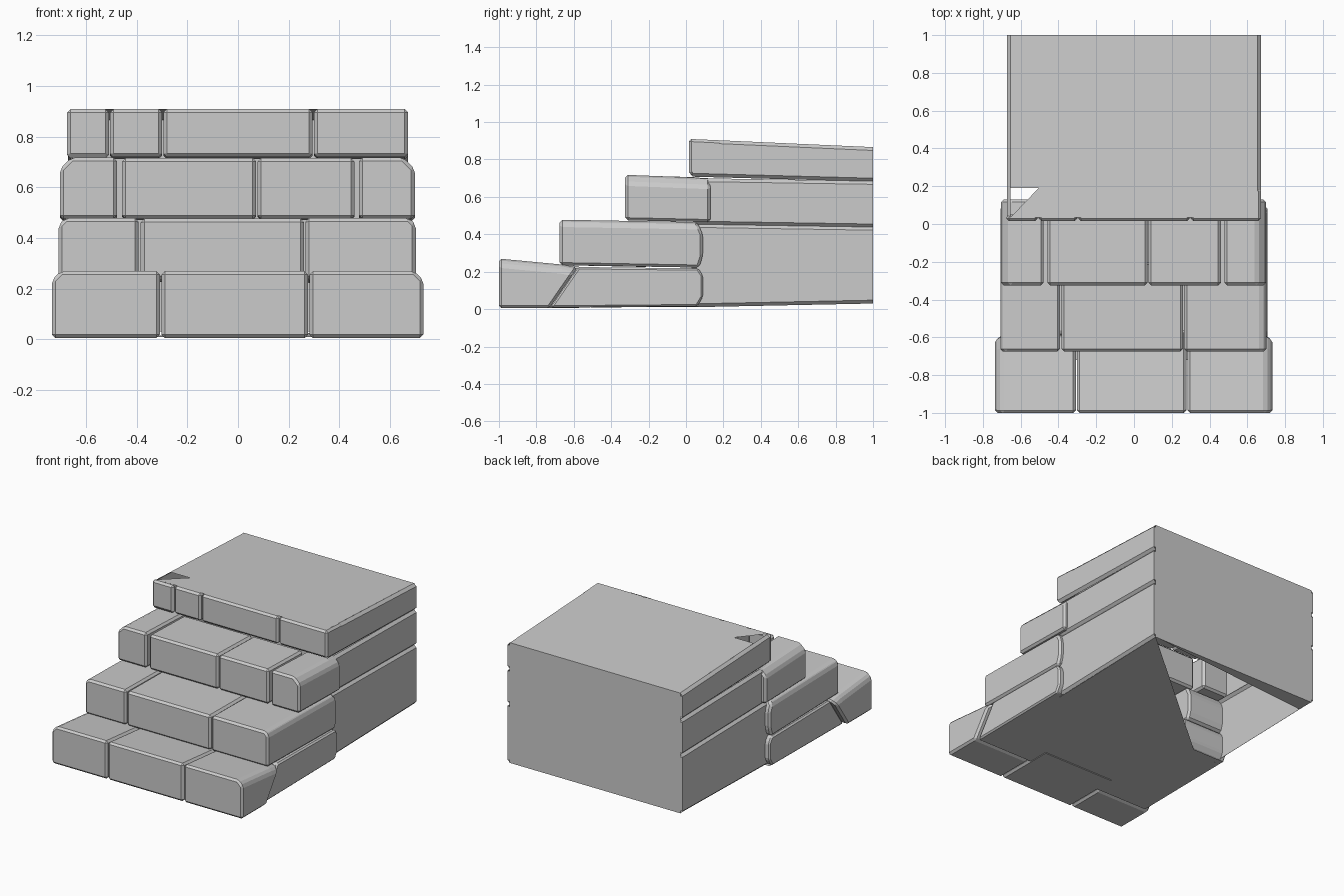
import bpy, bmesh

if "Cube" in bpy.data.objects:
    bpy.data.objects.remove(bpy.data.objects["Cube"])


def to_object(name, bm):
    bmesh.ops.recalc_face_normals(bm, faces=bm.faces)
    me = bpy.data.meshes.new(name)
    bm.to_mesh(me)
    bm.free()
    ob = bpy.data.objects.new(name, me)
    bpy.context.collection.objects.link(ob)
    return ob


def prism(x0, x1, profile):
    """Side profile of (y, z) points extruded from x0 to x1."""
    bm = bmesh.new()
    a = [bm.verts.new((x0, y, z)) for y, z in profile]
    b = [bm.verts.new((x1, y, z)) for y, z in profile]
    bm.faces.new(a)
    bm.faces.new(b[::-1])
    n = len(profile)
    for i in range(n):
        j = (i + 1) % n
        bm.faces.new((a[i], a[j], b[j], b[i]))
    bmesh.ops.recalc_face_normals(bm, faces=bm.faces)
    return bm


def chamfer(bm, edges, width):
    bmesh.ops.bevel(bm, geom=edges, offset=width, offset_type='OFFSET',
                    segments=1, profile=0.5, affect='EDGES', clamp_overlap=True)


def stone(name, x0, x1, profile, width=0.014, outer=0, worn=0.035):
    """Chamfered stone; outer = -1 or 1 wears down its exposed upper side edge."""
    bm = prism(x0, x1, profile)
    if outer:
        xs = x1 if outer > 0 else x0
        top = max(z for y, z in profile) - 0.07
        chamfer(bm, [e for e in bm.edges
                     if all(abs(v.co.x - xs) < 1e-4 and v.co.z > top for v in e.verts)], worn)
    sharp = [e for e in bm.edges if e.calc_face_angle(0) > 0.3]
    chamfer(bm, sharp, width)
    return to_object(name, bm)


def sheet(name, *polygons):
    bm = bmesh.new()
    for p in polygons:
        bm.faces.new([bm.verts.new(c) for c in p])
    me = to_object(name, bm)
    return me


def course(name, splits, profiles, **kw):
    """Row of stones; profiles = (end stones, middle stones)."""
    last = len(splits) - 1
    for i, (x0, x1) in enumerate(splits):
        side = -1 if i == 0 else 1 if i == last else 0
        stone(f"{name}_{i + 1}", x0, x1, profiles[0 if side else 1], outer=side, **kw)


# bottom step: end stones cut diagonally at the rear
course("bottom_step", [(-.735, -.308), (-.303, .277), (.282, .732)],
       ([(-1, .005), (-1, .27), (-.66, .238), (-.58, .222), (-.73, .005)],
        [(-1, .005), (-1, .27), (-.56, .228), (-.56, .005)]))

# long side stones behind the bottom step
for side, label in ((-1, "left"), (1, "right")):
    xs = sorted((side * .35, side * .707))
    stone(f"base_side_{label}", *xs,
          [(-.725, .008), (-.575, .225), (.065, .218), (.09, .18), (.09, .065), (.06, .015)],
          width=.01)

# second step
course("second_step", [(-.708, -.392), (-.384, .26), (.266, .702)],
       ([(-.675, .235), (-.675, .478), (.06, .465), (.09, .40), (.09, .285), (.07, .222)],
        [(-.675, .235), (-.675, .476), (-.2, .47), (-.2, .225)]), worn=.025)

# third step
course("third_step", [(-.703, -.478), (-.458, .072), (.077, .46), (.478, .698)],
       ([(-.325, .475), (-.325, .718), (.13, .70), (.13, .465)],
        [(-.325, .475), (-.325, .716), (.06, .705), (.06, .47)]), worn=.045)

# top step facing stones
for i, (x0, x1, d) in enumerate([(-.675, -.51, .05), (-.505, -.30, .19),
                                 (-.295, .295, .19), (.30, .672, .19)]):
    stone(f"top_step_{i + 1}", x0, x1,
          [(.015, .72), (.015, .91), (d, .91 - .045 * d), (d, .71)])


# hollow rear courses: side strips with chamfered seams, open inside
def side_walls(name, y0, y1, front_z, back_z, x=.672, c=.018):
    polys = []
    for s in (-1, 1):
        xo, xi = s * x, s * (x - c)
        rows = [(xi, 0, 0), (xo, 0, c), (xo, 1, -c), (xi, 1, 0)]
        for (xa, ia, da), (xb, ib, db) in zip(rows, rows[1:]):
            polys.append([(xa, y0, front_z[ia] + da), (xa, y1, back_z[ia] + da),
                          (xb, y1, back_z[ib] + db), (xb, y0, front_z[ib] + db)])
    return sheet(name, *polys)


side_walls("rear_lower_walls", .03, 1, (.01, .455), (.03, .44))
side_walls("rear_middle_walls", .05, 1, (.452, .70), (.437, .685))
side_walls("rear_upper_walls", .035, 1, (.708, .909), (.682, .866))

# flat rear wall
sheet("rear_wall", [(-.656, 1, .03), (.656, 1, .03), (.656, 1, .866), (-.656, 1, .866)],
      *[[(s * .65, 1, a + .018), (s * .672, 1, a + .018),
         (s * .672, 1, b - .018), (s * .65, 1, b - .018)]
        for s in (-1, 1) for a, b in ((.03, .44), (.437, .685), (.682, .866))])


# top slab with a triangular break near the front left corner
def on_top(pts):
    return [(x, y, .911 - .045 * y) for x, y in pts]


sheet("top_slab", on_top([(-.654, .19), (.654, .19), (.654, 1), (-.654, 1)]),
      on_top([(-.654, .035), (.654, .035), (.654, .19), (-.505, .19)]))

# underside with the open rear left corner
sheet("underside",
      [(-.69, -.72, .008), (.69, -.72, .008), (.69, .06, .015), (.656, .07, .012),
       (.656, 1, .03), (-.445, .07, .012), (-.69, .07, .012)],
      [(.656, 1, .031), (-.656, 1, .031), (-.656, .88, .031)])
